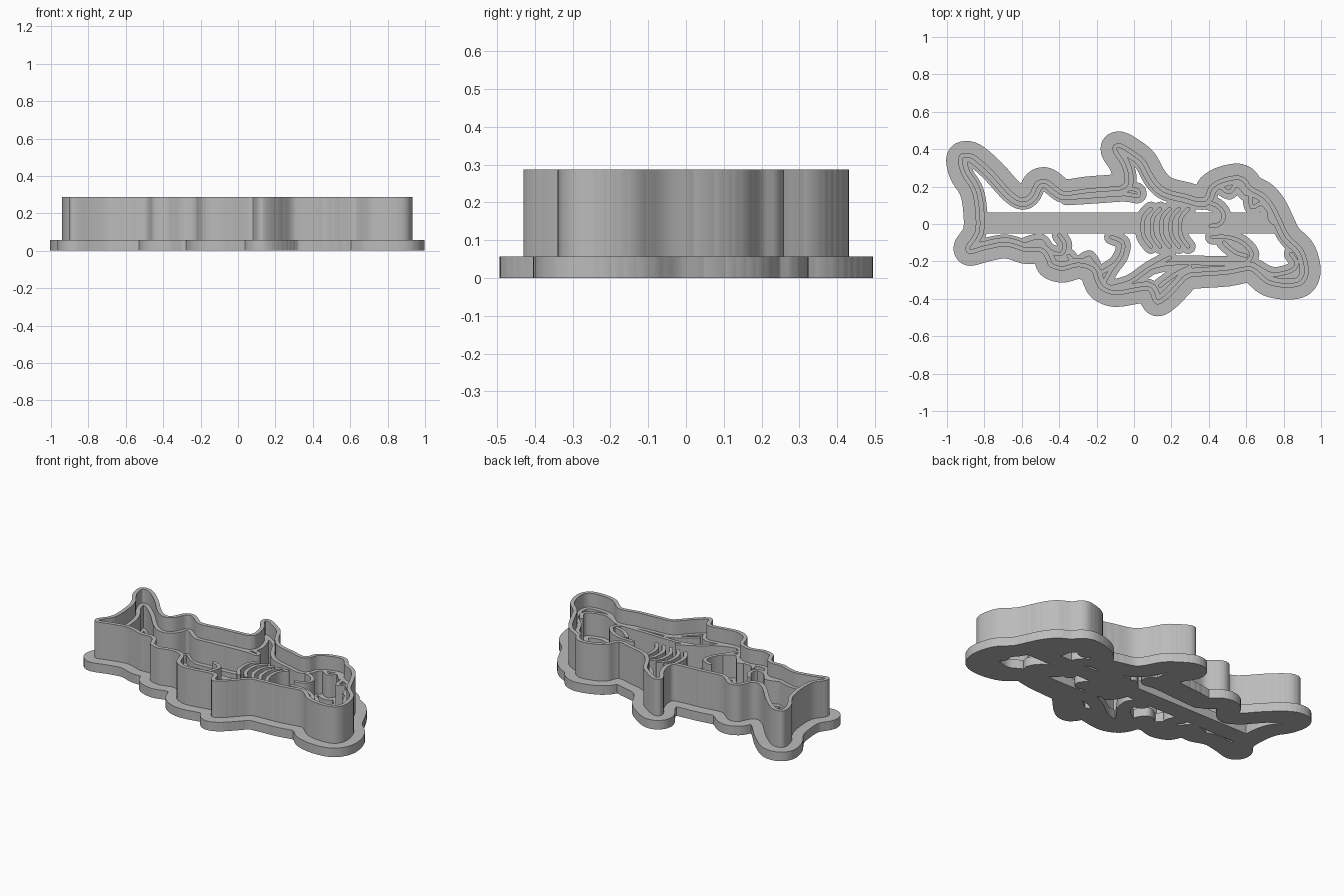
import bpy, bmesh, math
from mathutils import Vector
from mathutils.geometry import delaunay_2d_cdt

cube = bpy.data.objects.get("Cube")
if cube:
    bpy.data.objects.remove(cube, do_unlink=True)

grey = bpy.data.materials.new("plain_grey")
grey.use_nodes = True
colour = (0.5, 0.5, 0.5, 1)
grey.diffuse_color = colour
grey.node_tree.nodes["Principled BSDF"].inputs["Base Color"].default_value = colour

BASE_TOP, STAMP_TOP, BLADE_TOP = 0.057, 0.2, 0.287


def smooth_path(points, closed=False, steps=3):
    """Catmull-Rom curve through points given in hundredths."""
    pts = [Vector(p) / 100 for p in points]
    count = len(pts)

    def pick(i):
        return pts[i % count] if closed else pts[max(0, min(count - 1, i))]

    path = []
    for i in range(count if closed else count - 1):
        a, b, c, d = (pick(i + k) for k in (-1, 0, 1, 2))
        for s in range(steps):
            t = s / steps
            path.append(b + ((c - a) * t
                             + (2 * a - 5 * b + 4 * c - d) * t ** 2
                             + (3 * b - a - 3 * c + d) * t ** 3) / 2)
    path.append(pts[0] if closed else pts[-1])
    return path


def inset(path, distance):
    """Move a closed clockwise path inwards."""
    ring = path[:-1]
    moved = []
    for i, p in enumerate(ring):
        along = (ring[(i + 1) % len(ring)] - ring[i - 1]).normalized()
        moved.append(p + Vector((along.y, -along.x)) * distance)
    return moved + moved[:1]


def capsules(path, radius, arc=7):
    """Round-ended polygons covering each segment of a path."""
    shapes = []
    for a, b in zip(path, path[1:]):
        if (b - a).length < 0.001:
            continue
        heading = math.atan2(b.y - a.y, b.x - a.x)
        shape = []
        for end, start in ((b, heading - math.pi / 2), (a, heading + math.pi / 2)):
            for k in range(arc + 1):
                angle = start + math.pi * k / arc
                shape.append(end + radius * Vector((math.cos(angle), math.sin(angle))))
        shapes.append(shape)
    return shapes


def extrude_union(name, shapes, bottom, top):
    """Merge flat shapes into one outline and raise it to a solid."""
    verts, faces = [], []
    for shape in shapes:
        faces.append(list(range(len(verts), len(verts) + len(shape))))
        verts.extend(shape)
    flat, _, tris, _, _, owners = delaunay_2d_cdt(verts, [], faces, 0, 0.00001)
    bm = bmesh.new()
    points = [bm.verts.new((p.x, p.y, bottom)) for p in flat]
    for tri, owner in zip(tris, owners):
        if owner:
            bm.faces.new([points[i] for i in tri])
    bmesh.ops.delete(bm, geom=[v for v in bm.verts if not v.link_faces], context="VERTS")
    raised = bmesh.ops.extrude_face_region(bm, geom=bm.faces[:])["geom"]
    bmesh.ops.translate(bm, vec=(0, 0, top - bottom),
                        verts=[g for g in raised if isinstance(g, bmesh.types.BMVert)])
    bmesh.ops.recalc_face_normals(bm, faces=bm.faces[:])
    mesh = bpy.data.meshes.new(name)
    bm.to_mesh(mesh)
    bm.free()
    mesh.materials.append(grey)
    obj = bpy.data.objects.new(name, mesh)
    bpy.context.collection.objects.link(obj)
    bpy.ops.object.select_all(action="DESELECT")
    obj.select_set(True)
    bpy.context.view_layer.objects.active = obj
    bpy.ops.object.shade_smooth_by_angle(angle=math.radians(35))
    return obj


# Fish outline, clockwise from the tail tip
tail_top = [(-93, 37), (-89, 38), (-84, 36), (-75, 28), (-66, 18), (-60, 14)]
back = [(-56, 16), (-53, 22), (-49, 24), (-45, 23), (-40, 19), (-36, 175 / 10),
        (-25, 19), (-12, 20), (-6, 21)]
dorsal_fin = [(-5, 25), (-7, 32), (-11, 38), (-11, 42), (-7, 43), (0, 39), (6, 34),
              (11, 25), (17, 19), (28, 16), (37, 14)]
head = [(40, 20), (46, 24), (55, 26), (60, 24), (63, 20), (70, 16), (75, 10), (79, 2),
        (83, -6), (90, -13), (93, -21), (93, -28), (89, -33), (80, -34), (71, -32),
        (65, -27), (61, -25)]
pectoral_fin = [(50, -27), (35, -28), (29, -29), (24, -34), (18, -40), (13, -43),
                (10, -41), (8, -36)]
belly = [(3, -36), (-10, -38), (-18, -35), (-21, -30), (-23, -25), (-30, -23), (-38, -25),
         (-45, -23), (-47, -19), (-50, -15), (-58, -15), (-64, -13), (-70, -12)]
tail_low = [(-80, -14), (-88, -16), (-90, -12), (-85, -4), (-85, 8), (-87, 18),
            (-92, 26), (-94, 33)]
outline = smooth_path(tail_top + back + dorsal_fin + head + pectoral_fin + belly + tail_low,
                      closed=True)

# Pressed detail lines inside the outline
lines = [
    [(-36, 14), (-20, 15), (-5, 16), (2, 15), (2, 18), (-3, 19)],      # fin root
    [(37, 12), (44, 10), (48, 5), (46, 0), (41, -1)],                  # cheek
    [(42, -7), (50, -7), (58, -10), (63, -16), (60, -21)],             # jaw corner
    [(48, -10), (54, -15), (60, -17)],                                 # lip
    [(46, 20), (51, 17), (55, 21), (60, 16)],                          # brow
    [(62, 17), (63, 9), (68, 11), (72, 7), (73, 2), (78, -1)],         # upper teeth
    [(66, -23), (74, -27), (84, -25), (87, -21), (84, -16)],           # lower teeth
    [(60, -21), (40, -21), (20, -21), (10, -23)],                      # underside
    [(30, -23), (22, -27), (14, -33)],                                 # fin fold
    [(19, -18), (8, -24), (-2, -31), (-13, -34)],                      # belly fold
    [(-12, -7), (-6, -10), (-7, -17), (-12, -24), (-16, -31)],         # belly fin
    [(-11, -22), (-19, -26), (-24, -18), (-30, -22), (-35, -17)],      # belly wave
    [(-40, -6), (-37, -11), (-39, -16), (-46, -14), (-50, -9), (-58, -11)],
]
lines += [[(9 + x, 8), (5 + x, 3), (5 + x, -6), (9 + x, -12)]          # gills
          for x in (0, 5, 10, 15, 20)]
detail_paths = [smooth_path(line) for line in lines]

# Flat base with its crossbar
base_shapes = capsules(outline, 0.064)
for path in detail_paths:
    base_shapes += capsules(path, 0.04)
base_shapes += capsules([Vector((-0.82, 0.005)), Vector((0.8, 0.005))], 0.057)
extrude_union("base_flange", base_shapes, 0, BASE_TOP)

# Tall cutting wall
extrude_union("cutting_wall", capsules(inset(outline, 0.012), 0.012),
              BASE_TOP - 0.002, BLADE_TOP)

# Lower stamping ridges
ridge_shapes = capsules(inset(outline, 0.035), 0.013)
for path in detail_paths:
    ridge_shapes += capsules(path, 0.011)
extrude_union("stamp_ridges", ridge_shapes, BASE_TOP - 0.002, STAMP_TOP)
